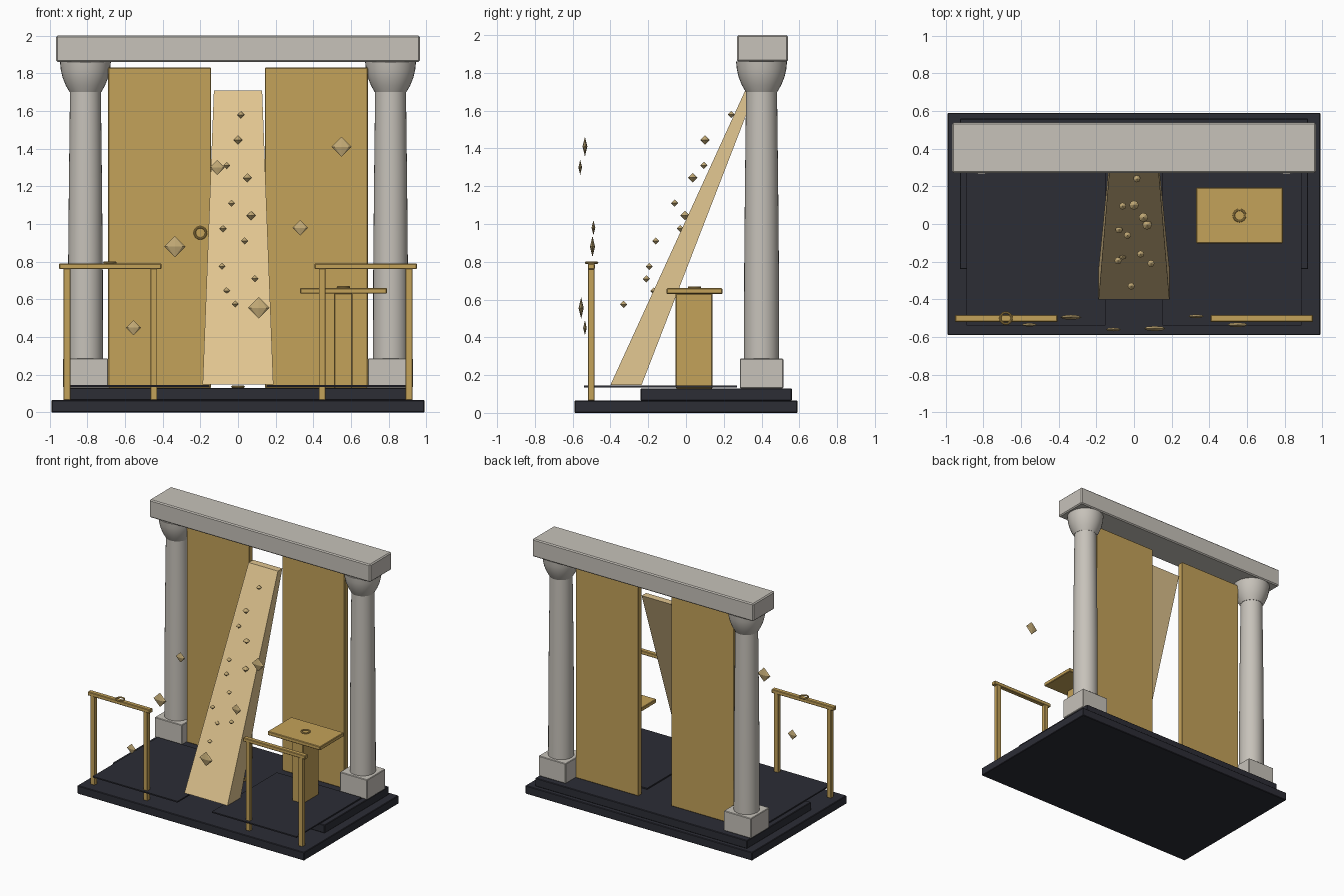
import bpy, bmesh, math
from mathutils import Matrix

cube = bpy.data.objects.get("Cube")
if cube:
    bpy.data.objects.remove(cube, do_unlink=True)


def material(name, r, g, b):
    m = bpy.data.materials.new(name)
    m.use_nodes = True
    m.diffuse_color = (r, g, b, 1)
    m.node_tree.nodes["Principled BSDF"].inputs["Base Color"].default_value = (r, g, b, 1)
    return m


stone = material("pale_stone", .57, .54, .49)
gold = material("old_gold", .55, .36, .10)
slate = material("dark_slate", .025, .026, .036)
glow = material("warm_light", .75, .56, .28)
dust = material("dusty_gold", .54, .40, .18)


def finish(name, bm, mat, smooth=False):
    bmesh.ops.recalc_face_normals(bm, faces=bm.faces[:])
    mesh = bpy.data.meshes.new(name)
    bm.to_mesh(mesh)
    bm.free()
    ob = bpy.data.objects.new(name, mesh)
    bpy.context.collection.objects.link(ob)
    mesh.materials.append(mat)
    if smooth:
        bpy.ops.object.select_all(action='DESELECT')
        ob.select_set(True)
        bpy.context.view_layer.objects.active = ob
        bpy.ops.object.shade_smooth_by_angle(angle=math.radians(35))
    return ob


def box(name, x, y, z, mat, bevel=.004):
    """Box from (low, high) ranges on each axis."""
    bm = bmesh.new()
    bmesh.ops.create_cube(bm, size=1)
    for v in bm.verts:
        v.co = [(lo + hi) / 2 + c * (hi - lo) for c, (lo, hi) in zip(v.co, (x, y, z))]
    ob = finish(name, bm, mat)
    if bevel:
        mod = ob.modifiers.new("edge", 'BEVEL')
        mod.width = bevel
        mod.segments = 1
    return ob


def lathe(name, profile, sides, at, mat, smooth=False, scale=(1, 1, 1), tilt=0):
    """Spin (radius, height) points around z."""
    bm = bmesh.new()
    vs = [bm.verts.new((r, 0, z)) for r, z in profile]
    es = [bm.edges.new(p) for p in zip(vs, vs[1:])]
    bmesh.ops.spin(bm, geom=vs + es, axis=(0, 0, 1), cent=(0, 0, 0),
                   steps=sides, angle=math.tau)
    bmesh.ops.remove_doubles(bm, verts=bm.verts[:], dist=1e-4)
    bm.transform(Matrix.Diagonal((*scale, 1)))
    bm.transform(Matrix.Translation(at) @ Matrix.Rotation(tilt, 4, 'X'))
    return finish(name, bm, mat, smooth)


def ring(name, at, tilt=0):
    section = [(.03 + .006 * math.cos(a * math.tau / 8), .006 * math.sin(a * math.tau / 8))
               for a in range(9)]
    return lathe(name, section, 24, at, gold, True, tilt=tilt)


# Plinth and step
box("plinth", (-.99, .99), (-.59, .59), (0, .065), slate)
box("step", (-.925, .925), (-.24, .56), (.065, .13), slate)

# Paired parts on both sides
shaft = [(0, .285), (.093, .285), (.092, .75), (.088, 1.2), (.082, 1.7), (0, 1.7)]
capital = [(0, 1.7), (.084, 1.7), (.104, 1.735), (.122, 1.78), (.131, 1.82),
           (.135, 1.86), (0, 1.86)]
for side, s in (("right", -1), ("left", 1)):
    def span(a, b):
        return tuple(sorted((a * s, b * s)))
    box(side + "_floor_panel", span(.15, .89), (-.54, .27), (.135, .145), slate, 0)
    box(side + "_door", span(.143, .69), (.345, .39), (.13, 1.83), gold)
    box(side + "_column_base", span(.69, .928), (.285, .515), (.13, .287), stone)
    lathe(side + "_column_shaft", shaft, 32, (.81 * s, .4, 0), stone, True)
    lathe(side + "_column_capital", capital, 32, (.81 * s, .4, 0), stone, True)
    box(side + "_rail", span(.407, .95), (-.52, -.483), (.76, .79), gold)
    for place, x in (("inner", .447), ("outer", .908)):
        box(f"{side}_{place}_post", span(x - .018, x + .018), (-.518, -.485), (.065, .765), gold, .002)

# Beam across the columns
box("lintel", (-.965, .965), (.27, .54), (1.86, 2), stone, .008)

# Tapering shaft of light leaning into the doorway
bm = bmesh.new()
bmesh.ops.create_cube(bm, size=2)
for v in bm.verts:
    top, back = v.co.z > 0, v.co.y > 0
    v.co.x *= .128 if top else .188
    v.co.y = (.37 if back else .315) if top else (-.235 if back else -.40)
    v.co.z = 1.71 if top else .148
finish("light_shaft", bm, glow)

# Lectern
box("lectern_pillar", (.51, .607), (-.055, .14), (.13, .632), gold)
box("lectern_top", (.33, .79), (-.103, .193), (.63, .66), gold)

# Rings
ring("lectern_ring", (.56, .045, .664))
ring("rail_ring", (-.68, -.5, .795))
ring("floor_ring", (0, .05, .136))
ring("door_ring", (-.2, .338, .953), math.pi / 2)

# Drifting flakes: x, y, z, half height
flakes = [(-.11, -.56, 1.30, .04), (.55, -.535, 1.41, .053), (-.335, -.495, .88, .056),
          (.33, -.49, .98, .041), (.11, -.555, .555, .057), (-.555, -.535, .45, .04)]
for i, (x, y, z, r) in enumerate(flakes):
    lathe(f"flake_{i + 1}", [(0, -r), (r, 0), (0, r)], 8, (x, y, z), dust, scale=(1, .24, 1))

# Motes along the light: x, y, z
motes = [(.015, .24, 1.58), (0, .10, 1.445), (-.06, .095, 1.31), (.05, .035, 1.245),
         (-.035, -.06, 1.11), (.07, -.005, 1.045), (-.08, -.03, .975), (.035, -.16, .91),
         (-.085, -.195, .775), (.09, -.21, .71), (-.06, -.17, .645), (-.015, -.33, .575)]
for i, at in enumerate(motes):
    r = .025 if i in (1, 3, 5) else .019
    lathe(f"mote_{i + 1}", [(0, -r), (r, 0), (0, r)], 8, at, dust)
